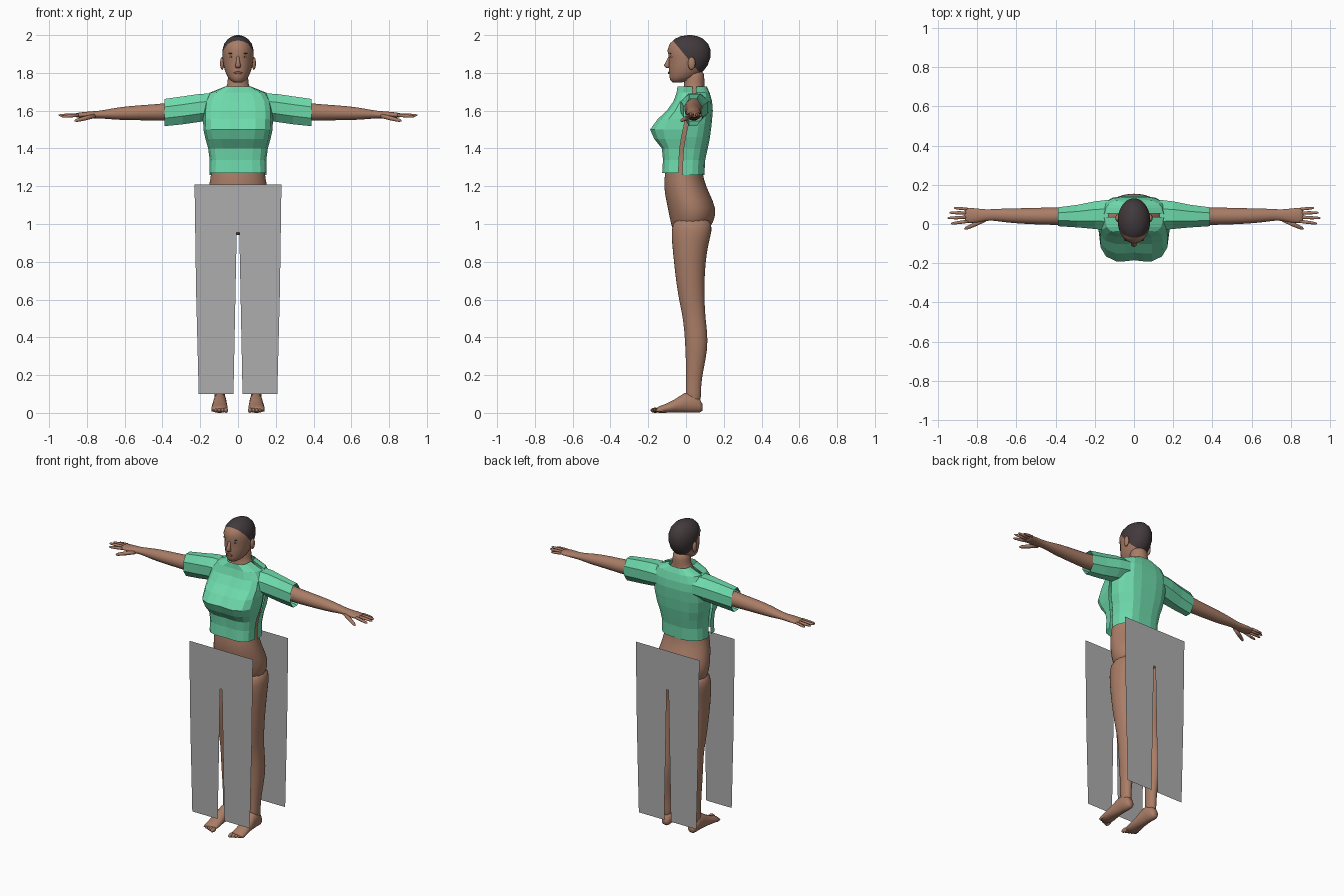
import bpy, bmesh, math
from mathutils import Vector as V


def material(name, rgb):
    m = bpy.data.materials.new(name)
    m.diffuse_color = (*rgb, 1)
    return m


SKIN = material("brown skin", (0.40, 0.205, 0.135))
HAIR = material("dark hair", (0.055, 0.042, 0.045))
GREEN = material("green cloth", (0.155, 0.70, 0.41))
GREY = material("grey cloth", (0.42, 0.42, 0.42))
WHITE = material("eye white", (0.6, 0.55, 0.5))
LIP = material("lip", (0.25, 0.09, 0.07))


def finish(name, bm, mats, smooth=True, mirror=False, subsurf=0):
    me = bpy.data.meshes.new(name)
    bmesh.ops.recalc_face_normals(bm, faces=bm.faces)
    for f in bm.faces:
        f.smooth = smooth
    bm.to_mesh(me)
    bm.free()
    ob = bpy.data.objects.new(name, me)
    bpy.context.collection.objects.link(ob)
    for m in mats:
        me.materials.append(m)
    if mirror:
        ob.modifiers.new("mirror", 'MIRROR').merge_threshold = 0.0001
    if subsurf:
        s = ob.modifiers.new("smooth", 'SUBSURF')
        s.levels = s.render_levels = subsurf
    return ob


def loft(bm, rings, n=16, caps=True):
    """Skin elliptical rings given as (centre, half axis, half axis)."""
    loops = []
    for c, a, b in rings:
        loops.append([bm.verts.new(V(c) + V(a) * math.cos(2 * math.pi * (i + .5) / n)
                                   + V(b) * math.sin(2 * math.pi * (i + .5) / n)) for i in range(n)])
    for p, q in zip(loops, loops[1:]):
        for i in range(n):
            bm.faces.new((p[i], p[(i + 1) % n], q[(i + 1) % n], q[i]))
    if caps:
        bm.faces.new(loops[0])
        bm.faces.new(loops[-1])


def upright(rows):
    """rows of (z, x centre, x radius, y front, y back)"""
    return [((xc, (f + b) / 2, z), (rx, 0, 0), (0, (b - f) / 2, 0)) for z, xc, rx, f, b in rows]


def sideways(rows):
    """rows of (x, y centre, z centre, y radius, z radius)"""
    return [((x, y, z), (0, ry, 0), (0, 0, rz)) for x, y, z, ry, rz in rows]


def ball(bm, c, r):
    vs = bmesh.ops.create_uvsphere(bm, u_segments=12, v_segments=8, radius=1)['verts']
    for v in vs:
        v.co = V((v.co.x * r[0] + c[0], v.co.y * r[1] + c[1], v.co.z * r[2] + c[2]))


# torso and pelvis
bm = bmesh.new()
loft(bm, upright([
    (.94, 0, .07, -.05, .08), (.97, 0, .14, -.075, .125), (1.05, 0, .176, -.09, .166),
    (1.12, 0, .172, -.105, .146), (1.20, 0, .155, -.12, .106), (1.27, 0, .142, -.112, .086),
    (1.34, 0, .138, -.10, .088), (1.42, 0, .147, -.10, .102), (1.50, 0, .168, -.10, .115),
    (1.58, 0, .165, -.075, .122), (1.64, 0, .14, -.04, .11), (1.69, 0, .09, -.018, .10),
    (1.72, 0, .058, -.012, .097), (1.77, 0, .054, -.008, .098), (1.82, 0, .052, -.01, .095)]), 24)
finish("torso", bm, [SKIN], subsurf=1)

# legs
bm = bmesh.new()
loft(bm, upright([
    (1.04, .09, .078, -.07, .14), (.96, .091, .086, -.08, .14), (.90, .092, .084, -.076, .121),
    (.80, .094, .076, -.066, .105), (.68, .096, .062, -.052, .098), (.58, .097, .052, -.035, .1),
    (.50, .097, .046, -.016, .104), (.38, .098, .049, -.006, .12), (.28, .097, .041, -.002, .105),
    (.18, .096, .031, 0, .083), (.11, .096, .029, -.002, .08), (.04, .096, .028, 0, .08)]))
finish("legs", bm, [SKIN], mirror=True, subsurf=1)

# feet with toes
bm = bmesh.new()
foot = [(.088, .095, .018, .012, .045), (.07, .095, .03, 0, .08), (.03, .095, .034, 0, .11),
        (-.01, .096, .035, 0, .105), (-.06, .097, .04, .002, .072), (-.11, .098, .044, 0, .047),
        (-.145, .098, .042, 0, .034), (-.155, .098, .036, .005, .025)]
loft(bm, [((x, y, (a + b) / 2), (r, 0, 0), (0, 0, (b - a) / 2)) for y, x, r, a, b in foot])
for i in range(5):
    r = .014 - .0015 * i
    ball(bm, (.064 + .0175 * i, -.163 + .0065 * i, .014), (r * .85, .025, r))
finish("feet", bm, [SKIN], mirror=True)

# arms with palms
bm = bmesh.new()
loft(bm, sideways([
    (.13, .045, 1.62, .06, .06), (.25, .042, 1.605, .05, .052), (.38, .04, 1.592, .046, .048),
    (.48, .04, 1.59, .044, .042), (.58, .041, 1.587, .04, .038), (.66, .044, 1.583, .036, .031),
    (.72, .047, 1.58, .029, .021), (.76, .045, 1.578, .03, .02), (.80, .043, 1.577, .037, .018),
    (.845, .044, 1.576, .04, .014), (.865, .044, 1.576, .037, .01)]))
finish("arms", bm, [SKIN], mirror=True, subsurf=1)

# fingers and thumb
bm = bmesh.new()
fingers = [((.85, .076, 1.577), (.918, .082, 1.57), .008), ((.85, .056, 1.577), (.942, .058, 1.575), .009),
           ((.85, .035, 1.577), (.95, .03, 1.576), .009), ((.845, .014, 1.576), (.934, .002, 1.568), .009),
           ((.76, .022, 1.572), (.865, -.026, 1.546), .012)]
for p, q, r in fingers:
    p, q = V(p), V(q)
    d = (q - p).normalized()
    a = d.cross(V((0, 0, 1))).normalized()
    b = a.cross(d)
    loft(bm, [(p.lerp(q, t), a * r * s, b * r * s) for t, s in ((0, 1), (.5, 1), (.9, .75), (1, .3))], 8)
finish("fingers", bm, [SKIN], mirror=True)

# head, cut along the hairline so the hair is its own faces
bm = bmesh.new()
loft(bm, upright([
    (1.75, 0, .022, -.07, -.02), (1.76, 0, .04, -.083, .02), (1.78, 0, .056, -.088, .06),
    (1.81, 0, .069, -.09, .092), (1.84, 0, .077, -.092, .115), (1.88, 0, .082, -.09, .129),
    (1.92, 0, .083, -.099, .131), (1.955, 0, .073, -.086, .117), (1.98, 0, .053, -.06, .092),
    (1.994, 0, .03, -.028, .062), (2.0, 0, .008, .01, .03)]), 32)
bmesh.ops.bisect_plane(bm, geom=bm.verts[:] + bm.edges[:] + bm.faces[:], dist=1e-5,
                       plane_co=(0, 0, 1.888), plane_no=(0, 1.2, 1))
for f in bm.faces:
    c = f.calc_center_median()
    f.material_index = int(c.z > 1.888 - 1.2 * c.y)
finish("head", bm, [SKIN, HAIR])

# ears
bm = bmesh.new()
ball(bm, (.084, .03, 1.85), (.011, .02, .034))
finish("ears", bm, [SKIN], mirror=True)

# nose
bm = bmesh.new()
loft(bm, [((0, -.084, 1.893), (.007, 0, 0), (0, .006, 0)), ((0, -.096, 1.86), (.01, 0, 0), (0, .01, 0)),
          ((0, -.1, 1.838), (.016, 0, 0), (0, .018, 0)), ((0, -.093, 1.826), (.012, 0, 0), (0, .012, 0))], 10)
finish("nose", bm, [SKIN])

# eyes, pupils, brows and lips
for name, c, r, m, mir in (("eyes", (.034, -.076, 1.885), (.012, .005, .005), WHITE, True),
                           ("pupils", (.034, -.079, 1.885), (.005, .004, .005), HAIR, True),
                           ("brows", (.034, -.082, 1.903), (.018, .005, .0025), HAIR, True),
                           ("lips", (0, -.09, 1.8), (.023, .006, .007), LIP, False)):
    bm = bmesh.new()
    ball(bm, c, r)
    finish(name, bm, [m], mirror=mir)


# shirt panels, left open along the side and shoulder seams
def shirt_panel(name, rows, profile):
    bm = bmesh.new()
    cols = [(-u, f) for u, f in reversed(profile[1:])] + profile
    grid = [[bm.verts.new((u * w, seam + (y - seam) * f, z)) for u, f in cols] for z, w, y, seam in rows]
    for p, q in zip(grid, grid[1:]):
        for i in range(len(cols) - 1):
            bm.faces.new((p[i], p[i + 1], q[i + 1], q[i]))
    finish(name, bm, [GREEN], smooth=False)


shirt_panel("shirt_front", [
    (1.27, .152, -.126, -.04), (1.34, .150, -.122, -.037), (1.40, .158, -.128, -.033),
    (1.45, .172, -.168, -.025), (1.50, .183, -.19, -.015), (1.555, .185, -.15, -.003),
    (1.60, .185, -.102, .01), (1.65, .178, -.066, .025), (1.695, .15, -.05, .035), (1.728, .068, -.045, .035)],
    [(0, .97), (.25, 1), (.5, 1), (.78, .86), (.93, .6), (1, 0)])
shirt_panel("shirt_back", [
    (1.26, .152, .097, -.02), (1.34, .150, .102, -.017), (1.40, .158, .115, -.013),
    (1.46, .174, .127, -.003), (1.53, .184, .136, .012), (1.60, .185, .142, .025),
    (1.65, .178, .138, .04), (1.695, .15, .125, .052), (1.728, .068, .11, .055)],
    [(0, 1), (.3, 1), (.6, .93), (.85, .7), (.95, .45), (1, 0)])

# sleeves
bm = bmesh.new()
loft(bm, sideways([(.13, .045, 1.622, .085, .075), (.2, .045, 1.615, .076, .08), (.29, .04, 1.602, .062, .08),
                   (.388, .037, 1.59, .052, .078)]), 8, caps=False)
finish("sleeves", bm, [GREEN], smooth=False, mirror=True)

# flat trouser panels in front of and behind the legs
for name, y in (("trouser_front", -.175), ("trouser_back", .19)):
    bm = bmesh.new()
    half = [(.23, 1.21), (.222, .65), (.208, .10), (.024, .10), (.007, .955)]
    outline = half + [(-x, z) for x, z in reversed(half)]
    bm.faces.new([bm.verts.new((x, y, z)) for x, z in outline])
    finish(name, bm, [GREY], smooth=False)
